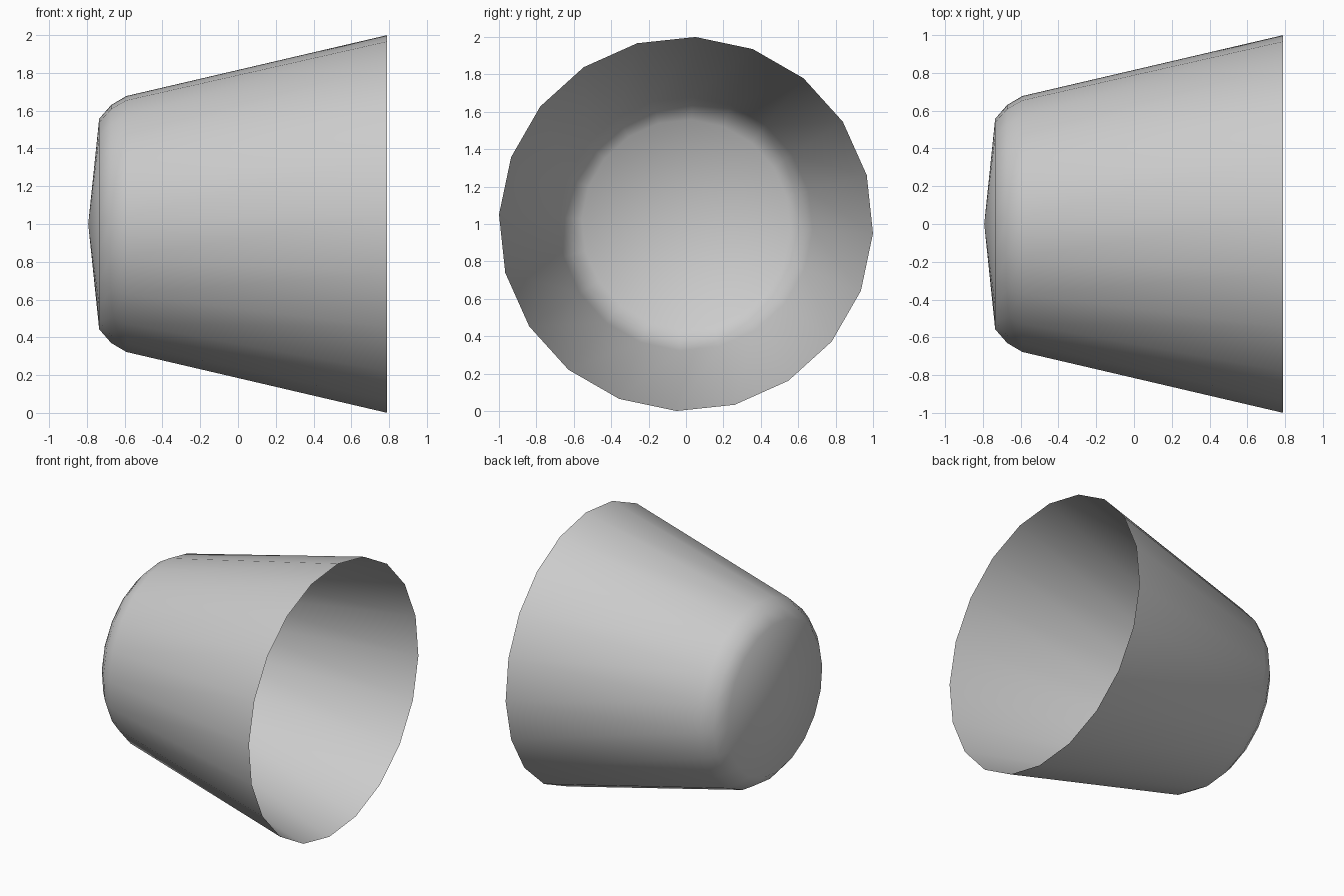
import bpy, bmesh, math

if "Cube" in bpy.data.objects:
    bpy.data.objects.remove(bpy.data.objects["Cube"])

SIDES = 20
OFFSET = math.radians(2.9)
# (x, radius) from the rounded base shoulder to the open rim
PROFILE = [(-0.735, 0.558), (-0.672, 0.63), (-0.592, 0.678), (0.79, 1.001)]

bm = bmesh.new()

# Rings along the x axis
rings = []
for x, r in PROFILE:
    ring = []
    for i in range(SIDES):
        a = OFFSET + 2 * math.pi * i / SIDES
        ring.append(bm.verts.new((x, r * math.sin(a), 1 + r * math.cos(a))))
    rings.append(ring)

# Walls
for a, b in zip(rings, rings[1:]):
    for i in range(SIDES):
        j = (i + 1) % SIDES
        bm.faces.new((a[i], a[j], b[j], b[i]))

# Shallow conical base
tip = bm.verts.new((-0.793, 0, 1))
for i in range(SIDES):
    bm.faces.new((tip, rings[0][(i + 1) % SIDES], rings[0][i]))

bmesh.ops.recalc_face_normals(bm, faces=bm.faces)
# Make the visible outside the front of the open shell
if sum(f.normal.x for f in bm.faces if tip in f.verts) > 0:
    bmesh.ops.reverse_faces(bm, faces=bm.faces)
for f in bm.faces:
    f.smooth = True

mesh = bpy.data.meshes.new("cup_shell")
bm.to_mesh(mesh)
bm.free()
cup = bpy.data.objects.new("cup_shell", mesh)
bpy.context.collection.objects.link(cup)
